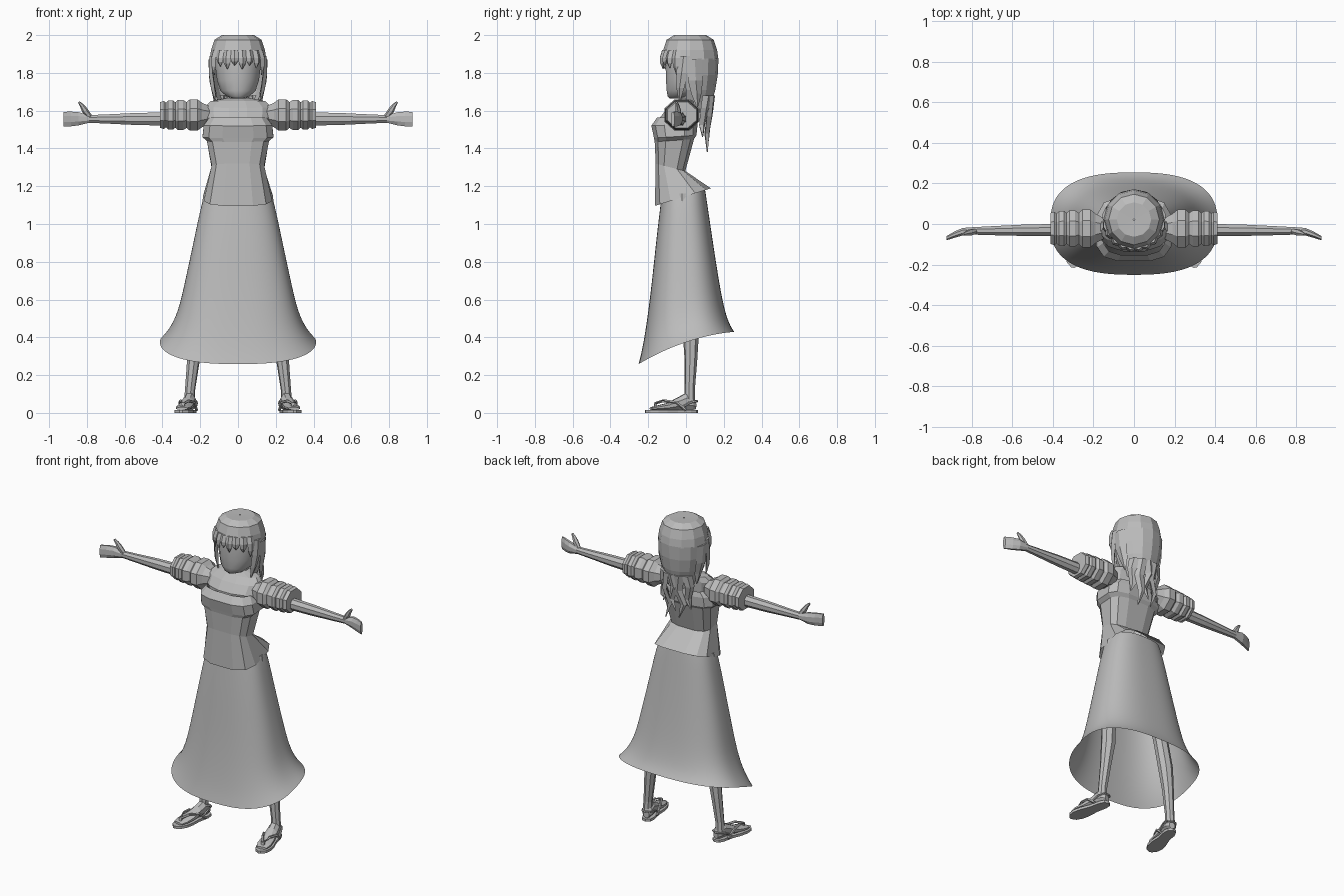
import bpy, bmesh, math
from mathutils import Vector, Matrix

if "Cube" in bpy.data.objects:
    bpy.data.objects.remove(bpy.data.objects["Cube"])

grey = bpy.data.materials.new("plain grey")
grey.diffuse_color = (0.5, 0.5, 0.5, 1)
grey.use_nodes = True
grey.node_tree.nodes["Principled BSDF"].inputs["Base Color"].default_value = grey.diffuse_color


def loft(name, groups, closed=True, cap=True, mirror=False, smooth=False):
    """Skin one or more lists of rings into a single object."""
    bm = bmesh.new()
    for rings in groups:
        vs = [[bm.verts.new(p) for p in r] for r in rings]
        n = len(vs[0])
        for a, b in zip(vs, vs[1:]):
            for i in range(n if closed else n - 1):
                j = (i + 1) % n
                bm.faces.new((a[i], a[j], b[j], b[i]))
        if cap and closed:
            bm.faces.new(vs[0])
            bm.faces.new(vs[-1])
    bmesh.ops.recalc_face_normals(bm, faces=bm.faces[:])
    for f in bm.faces:
        f.smooth = smooth
    me = bpy.data.meshes.new(name)
    bm.to_mesh(me)
    bm.free()
    me.materials.append(grey)
    ob = bpy.data.objects.new(name, me)
    bpy.context.collection.objects.link(ob)
    if mirror:
        m = ob.modifiers.new("mirror", 'MIRROR')
        m.use_mirror_merge = False
    return ob


def oval(n, hx, yf, yb, zf, zb, p=2.0, off=0.5):
    """Horizontal superellipse ring, tilted from front height to back height."""
    out = []
    for i in range(n):
        a = 2 * math.pi * (i + off) / n
        c, s = math.cos(a), math.sin(a)
        x = math.copysign(abs(c) ** (2 / p), c)
        y = math.copysign(abs(s) ** (2 / p), s)
        k = (y + 1) / 2
        out.append(Vector((hx * x, yf + (yb - yf) * k, zf + (zb - zf) * k)))
    return out


def side_ring(x, y, z, ry, rz, n=8):
    """Ring facing along x, for arms and sleeves."""
    return [Vector((x, y + ry * math.cos(2 * math.pi * (i + .5) / n),
                    z + rz * math.sin(2 * math.pi * (i + .5) / n))) for i in range(n)]


def tube(path, radii, n=6):
    """Rings around a path."""
    path = [Vector(p) for p in path]
    rings = []
    for i, p in enumerate(path):
        t = (path[min(i + 1, len(path) - 1)] - path[max(i - 1, 0)]).normalized()
        u = t.cross(Vector((.13, 1, .21))).normalized()
        v = t.cross(u)
        rings.append([p + radii[i] * (u * math.cos(2 * math.pi * k / n) + v * math.sin(2 * math.pi * k / n))
                      for k in range(n)])
    return rings


# Skirt: smooth bell with a hem that rises to the back
rings = []
for t, hx, yf, yb in [(0, .165, -.125, .1), (.08, .19, -.133, .11), (.3, .228, -.157, .135),
                      (.6, .28, -.185, .17), (.82, .32, -.213, .2), (.94, .372, -.235, .228),
                      (1, .415, -.252, .256)]:
    ring = oval(32, hx, yf, yb, 0, 0, 2.6)
    for v in ring:
        hem = .375 + .34 * v.y - .5 * v.y ** 2
        v.z = 1.19 + (hem - 1.19) * t
    rings.append(ring)
skirt = loft("skirt", [rings], cap=False, smooth=True)
sub = skirt.modifiers.new("subdivision", 'SUBSURF')
sub.levels = sub.render_levels = 2

# Bodice: open flared hem, narrow waist, bust and top edge
loft("bodice", [[oval(12, *r, 3.2) for r in [
    (.185, -.168, .135, 1.095, 1.19), (.142, -.162, -.002, 1.32, 1.28),
    (.168, -.168, .045, 1.435, 1.45), (.192, -.172, .058, 1.455, 1.47),
    (.185, -.186, .064, 1.52, 1.53), (.155, -.155, .06, 1.565, 1.56)]]], cap=False)

# Chest, shoulders and neck
loft("shoulders_and_neck", [[oval(12, *r) for r in [
    (.15, -.14, .05, 1.48, 1.48), (.18, -.14, .055, 1.565, 1.56), (.185, -.1, .055, 1.615, 1.62),
    (.15, -.065, .055, 1.65, 1.65), (.06, -.03, .055, 1.665, 1.67),
    (.045, -.025, .055, 1.74, 1.74)]]])

# Puffed sleeves: ribbed rings
loft("puffed_sleeve", [[side_ring(x, -.022, 1.577, r * 1.12, r) for x, r in [
    (.15, .05), (.19, .07), (.215, .09), (.255, .09), (.272, .074), (.29, .086), (.318, .086),
    (.332, .073), (.345, .084), (.37, .082), (.382, .071), (.392, .08), (.412, .074),
    (.413, .035)]]], mirror=True)

# Arm running into a mitten hand, plus thumb
arm = [side_ring(*a) for a in [
    (.38, -.03, 1.556, .033, .038), (.55, -.031, 1.556, .03, .034), (.7, -.033, 1.556, .024, .026),
    (.79, -.034, 1.556, .02, .022), (.845, -.038, 1.557, .02, .038), (.885, -.052, 1.556, .017, .042),
    (.925, -.07, 1.555, .011, .042)]]
thumb = tube([(.785, -.036, 1.568), (.81, -.042, 1.6), (.825, -.046, 1.625), (.842, -.05, 1.645)],
             [.014, .017, .012, .006], 6)
loft("arm_and_hand", [arm, thumb], mirror=True)

# Legs
loft("leg", [tube([(.258, .02, .05), (.254, .02, .12), (.236, .026, .28), (.218, .026, .42),
                   (.197, .008, .6), (.165, 0, .82), (.11, -.01, 1.15)],
                  [.03, .027, .034, .043, .043, .058, .075], 8)], mirror=True)

# Feet and sandals, built straight then splayed outwards
splay = Matrix.Translation((.257, 0, 0)) @ Matrix.Rotation(math.radians(12), 4, 'Z')


def foot_ring(y, hw, z0, z1):
    c, r = (z0 + z1) / 2, (z1 - z0) / 2
    return [splay @ Vector((hw * 1.08 * math.cos(2 * math.pi * (i + .5) / 8), y,
                            c + 1.08 * r * math.sin(2 * math.pi * (i + .5) / 8))) for i in range(8)]


loft("foot", [[foot_ring(*f) for f in [
    (.052, .018, .02, .06), (.035, .03, .016, .09), (.0, .032, .016, .105), (-.04, .034, .016, .083),
    (-.1, .04, .016, .052), (-.15, .042, .016, .04), (-.19, .03, .016, .03)]]], mirror=True)

outline = [(.0, .064), (.026, .052), (.035, .02), (.036, -.05), (.046, -.11), (.047, -.16),
           (.034, -.2), (.008, -.22)]
outline += [(-x, y) for x, y in reversed(outline[1:])]
loft("sandal_sole", [[[splay @ Vector((x, y, z)) for x, y in outline] for z in (0, .016)]], mirror=True)

straps = []
for s in (1, -1):
    straps.append(tube([splay @ Vector(p) for p in [
        (.002 * s, -.17, .015), (.004 * s, -.165, .05), (.022 * s, -.12, .064),
        (.04 * s, -.06, .056), (.041 * s, -.01, .015)]], [.008] * 5, 5))
    straps.append(tube([splay @ Vector(p) for p in [
        (.041 * s, -.03, .03), (.038 * s, .015, .055), (.024 * s, .052, .062), (0, .06, .062)]],
        [.006] * 4, 5))
loft("sandal_strap", straps, mirror=True)

# Head
loft("head", [[oval(16, hx, yf, yb, z, z) for hx, yf, yb, z in [
    (.025, -.085, -.02, 1.664), (.06, -.098, .03, 1.675), (.095, -.104, .08, 1.705),
    (.113, -.108, .12, 1.76), (.122, -.11, .13, 1.83), (.12, -.105, .13, 1.9),
    (.09, -.07, .1, 1.96)]]], smooth=True)


# Hair cap: faceted dome
def hair_ring(r, z, a0=0, a1=330, n=12, squeeze=1.0):
    return [Vector((r * math.cos(math.radians(a0 + (a1 - a0) * i / (n - 1))) * squeeze,
                    .022 + r * math.sin(math.radians(a0 + (a1 - a0) * i / (n - 1))), z))
            for i in range(n)]


loft("hair_cap", [[hair_ring(r, z) for r, z in [
    (.004, 1.998), (.085, 2.0), (.125, 1.975), (.143, 1.92), (.15, 1.87)]]], cap=False)

# Back hair: open shell below the cap
loft("back_hair", [[hair_ring(r, z, -10, 190, 9, q) for r, z, q in [
    (.15, 1.875, 1), (.146, 1.79, 1), (.133, 1.71, .98), (.115, 1.645, .9), (.108, 1.59, .8)]]],
     closed=False)


# Hair locks: tapered diamond-section strips facing away from the head
def lock(points, thick=.012):
    rings = []
    for x, y, z, w in points:
        n = Vector((x, y - .02, 0)).normalized()
        s = Vector((-n.y, n.x, 0))
        c = Vector((x, y, z))
        t = min(thick, w)
        rings.append([c + s * w, c + n * t, c - s * w, c - n * t])
    return rings


fringe = []
for deg, low in [(-150, 1.79), (-130, 1.835), (-113, 1.82), (-97, 1.84), (-81, 1.82),
                 (-65, 1.84), (-48, 1.825), (-30, 1.79)]:
    a = math.radians(deg)
    c, s = math.cos(a), math.sin(a)
    fringe.append(lock([(r * c, .022 + r * s, z, w) for r, z, w in [
        (.138, 1.92, .022), (.15, 1.88, .024), (.149, (1.88 + low) / 2, .018), (.144, low, .002)]]))
loft("fringe", fringe)

loft("side_locks", [
    lock([(.14, -.01, 1.89, .035), (.143, -.02, 1.8, .032), (.132, -.03, 1.72, .022), (.115, -.035, 1.645, .003)]),
    lock([(.145, .045, 1.87, .04), (.14, .05, 1.76, .04), (.125, .055, 1.69, .028), (.118, .06, 1.62, .004)])],
     mirror=True)

tails = []
for x, y, low, sway in [(-.085, .1, 1.46, -.012), (-.045, .125, 1.4, .015), (.005, .13, 1.44, -.015),
                        (.05, .125, 1.38, .014), (.088, .1, 1.47, .01)]:
    mid = (1.66 + low) / 2
    tails.append(lock([(x, y + .01, 1.68, .032), (x + sway, y, mid + .05, .028),
                       (x - sway, y - .015, mid - .04, .02), (x + sway, y - .012, low, .003)], .014))
loft("long_back_locks", tails)
